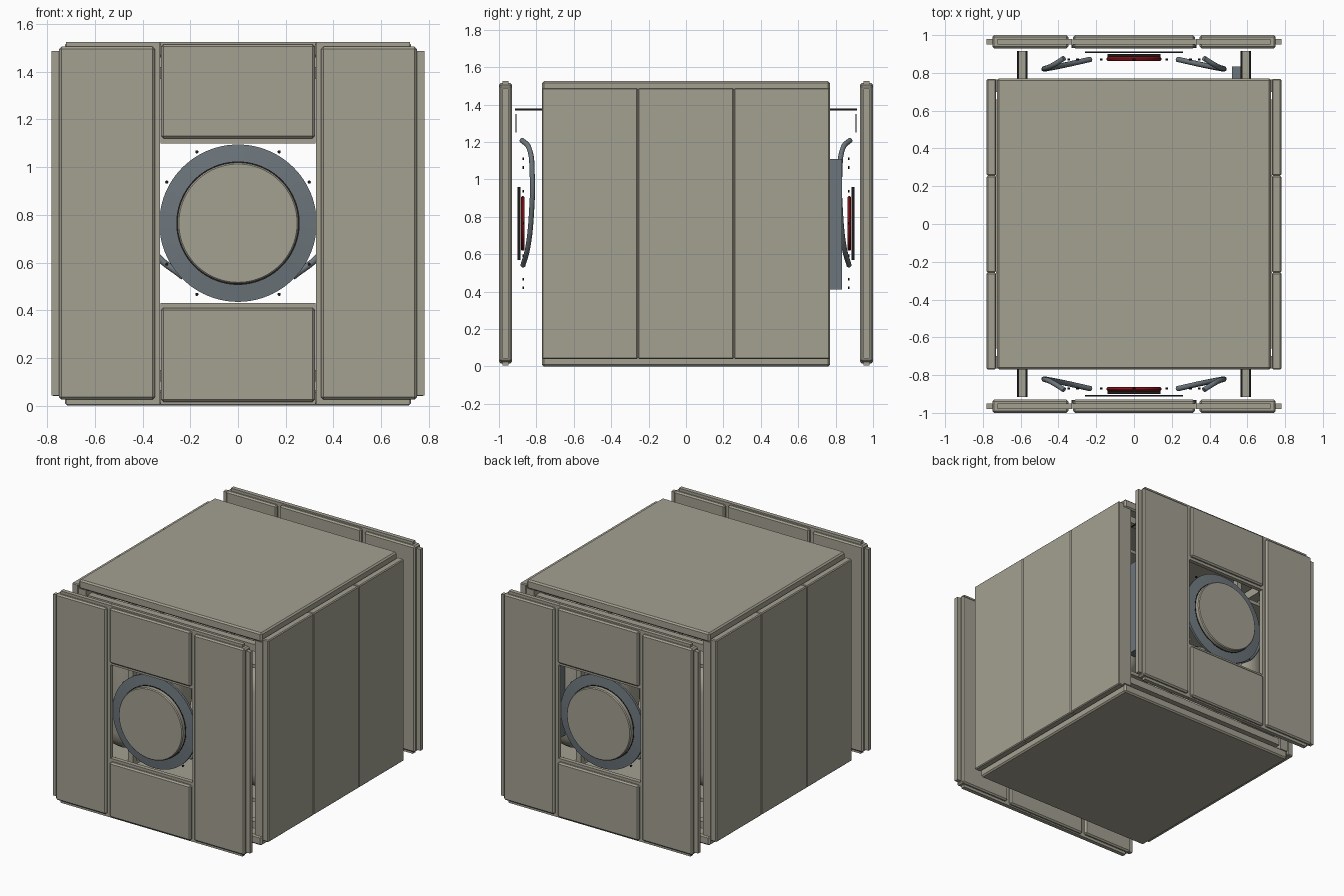
import bpy
import math
from mathutils import Vector

cube = bpy.data.objects.get("Cube")
if cube:
    bpy.data.objects.remove(cube, do_unlink=True)


def material(name, rgb):
    m = bpy.data.materials.new(name)
    m.use_nodes = True
    m.diffuse_color = (*rgb, 1)
    bsdf = m.node_tree.nodes["Principled BSDF"]
    bsdf.inputs["Base Color"].default_value = (*rgb, 1)
    bsdf.inputs["Roughness"].default_value = 0.7
    return m


BEIGE = material("warm_grey", (0.37, 0.355, 0.285))
SLATE = material("slate_blue", (0.15, 0.18, 0.2))
RED = material("red", (0.4, 0.01, 0.015))
BLACK = material("black", (0.01, 0.01, 0.01))
MID = 0.765  # height of the hatch axis


def finish(obj, name, mat, bevel=0, smooth=False):
    obj.name = name
    obj.data.materials.append(mat)
    if bevel:
        mod = obj.modifiers.new("chamfer", "BEVEL")
        mod.width = bevel
        mod.segments = 1
    if smooth:
        bpy.ops.object.shade_smooth_by_angle(angle=math.radians(35))
    return obj


def box(name, x, y, z, mat=BEIGE, bevel=0):
    """Box from (low, high) ranges."""
    ranges = [sorted(r) for r in (x, y, z)]
    bpy.ops.mesh.primitive_cube_add(size=1, location=[sum(r) / 2 for r in ranges])
    obj = bpy.context.object
    for v in obj.data.vertices:
        v.co = Vector([c * (r[1] - r[0]) for c, r in zip(v.co, ranges)])
    return finish(obj, name, mat, bevel)


def rod(name, radius, x, z, y0, y1, mat, verts=64, bevel=0):
    """Cylinder along y."""
    bpy.ops.mesh.primitive_cylinder_add(
        vertices=verts, radius=radius, depth=abs(y1 - y0),
        location=(x, (y0 + y1) / 2, z), rotation=(math.pi / 2, 0, 0))
    return finish(bpy.context.object, name, mat, bevel, True)


def lathe(name, profile, location, mat, axis_y=False, steps=64, closed=False):
    """Revolve (radius, height) points around z, or around y."""
    verts, faces = [], []
    n = len(profile)
    for i in range(steps):
        a = 2 * math.pi * i / steps
        for r, h in profile:
            c, s = r * math.cos(a), r * math.sin(a)
            verts.append((c, h, s) if axis_y else (c, s, h))
    for i in range(steps):
        j = (i + 1) % steps
        for k in range(n if closed else n - 1):
            l = (k + 1) % n
            quad = (i * n + k, j * n + k, j * n + l, i * n + l)
            faces.append(quad[::-1] if axis_y else quad)
    mesh = bpy.data.meshes.new(name)
    mesh.from_pydata(verts, [], faces)
    obj = bpy.data.objects.new(name, mesh)
    bpy.context.collection.objects.link(obj)
    obj.location = location
    bpy.ops.object.select_all(action="DESELECT")
    bpy.context.view_layer.objects.active = obj
    obj.select_set(True)
    return finish(obj, name, mat, 0, True)


def tube(name, points, radius, mat):
    curve = bpy.data.curves.new(name, "CURVE")
    curve.dimensions = "3D"
    curve.bevel_depth = radius
    curve.bevel_resolution = 3
    curve.use_fill_caps = True
    curve.resolution_u = 6
    spline = curve.splines.new("BEZIER")
    spline.bezier_points.add(len(points) - 1)
    for bp, p in zip(spline.bezier_points, points):
        bp.co = p
        bp.handle_left_type = bp.handle_right_type = "AUTO"
    obj = bpy.data.objects.new(name, curve)
    bpy.context.collection.objects.link(obj)
    curve.materials.append(mat)


# Outer shell: roof, floor and three panels on each side
box("roof_slab", (-0.725, 0.725), (-0.77, 0.77), (1.46, 1.525), BEIGE, 0.01)
box("floor_slab", (-0.725, 0.725), (-0.77, 0.77), (0, 0.065), BEIGE, 0.01)
for sx, side in ((1, "left"), (-1, "right")):
    for i in range(3):
        y = -0.77 + i * 0.5133
        box(f"{side}_wall_panel_{i + 1}", (sx * 0.73, sx * 0.78),
            (y, y + 0.5123), (0.04, 1.488), BEIGE, 0.006)

# Inner frame: posts, long beams and floor rails, leaving the tunnel clear
for sx, side in ((1, "left"), (-1, "right")):
    for sy, end in ((-1, "front"), (1, "back")):
        box(f"{end}_{side}_post", (sx * 0.67, sx * 0.73),
            (sy * 0.7, sy * 0.765), (0.065, 1.46))
        box(f"{end}_{side}_inner_post", (sx * 0.37, sx * 0.41),
            (sy * 0.62, sy * 0.66), (0.065, 1.46))
    for z in (0.1, 1.38):
        box(f"{side}_long_beam", (sx * 0.64, sx * 0.72), (-0.7, 0.7), (z, z + 0.06))
    for z in (0.24, 1.2):
        box(f"{side}_equipment_shelf", (sx * 0.37, sx * 0.73), (-0.66, 0.66), (z, z + 0.025))
for sy, end in ((-1, "front"), (1, "back")):
    for z in (0.1, 1.37):
        box(f"{end}_cross_beam", (-0.67, 0.67), (sy * 0.7, sy * 0.75), (z, z + 0.05))

# Storage tanks standing on the lower shelves
R = 0.15
tank = [(0.001, 0.27)]
tank += [(R * math.sin(a), 0.42 - R * math.cos(a)) for a in (0.4, 0.8, 1.2, 1.57)]
tank += [(r, 1.42 - h) for r, h in reversed(tank)]
for x in (-0.55, 0.55):
    for y in (-0.48, 0, 0.48):
        lathe("storage_tank", tank, (x, y, 0), BEIGE, steps=32)

# Equipment box standing out at the back
box("back_equipment_box", (0.52, 0.58), (0.5, 0.835), (0.41, 1.11), SLATE)

# Both ends carry the same doors, hatch and fittings
for s, end in ((-1, "front"), (1, "back")):
    outer, inner = (s * 1.0, s * 0.93), (s * 0.98, s * 0.95)

    # Door panels with a thinner core that shows round the edges
    for sx, side in ((1, "left"), (-1, "right")):
        box(f"{end}_{side}_door", (sx * 0.348, sx * 0.75), outer, (0.025, 1.505), BEIGE, 0.01)
        box(f"{end}_{side}_door_core", (sx * 0.327, sx * 0.782), inner, (0.042, 1.487))
        box(f"{end}_{side}_door_lip", (sx * 0.327, sx * 0.722), inner, (0.005, 1.525))
    box(f"{end}_upper_panel", (-0.322, 0.322), outer, (1.12, 1.515), BEIGE, 0.01)
    box(f"{end}_upper_panel_core", (-0.326, 0.326), inner, (1.1, 1.525))
    box(f"{end}_lower_panel", (-0.322, 0.322), outer, (0.015, 0.41), BEIGE, 0.01)
    box(f"{end}_lower_panel_core", (-0.326, 0.326), inner, (0.005, 0.43))

    # Round hatch with collar ring and dark seal
    ring = [(0.258, s * 0.933), (0.33, s * 0.933), (0.33, s * 0.95), (0.258, s * 0.958)]
    if s > 0:
        ring.reverse()
    lathe(f"{end}_hatch_ring", ring[::-1], (0, 0, MID), SLATE, True, 96, True)
    rod(f"{end}_hatch_seal", 0.259, 0, MID, s * 0.932, s * 0.96, BLACK, 96)
    rod(f"{end}_hatch_disc", 0.254, 0, MID, s * 0.93, s * 0.993, BEIGE, 96, 0.006)

    # Bolts round the hatch
    for i in range(12):
        a = math.radians(30 * i)
        rod(f"{end}_hatch_bolt", 0.007, 0.345 * math.cos(a),
            MID + 0.345 * math.sin(a), s * 0.865, s * 0.875, BLACK, 8)

    # Latch plate and red hand wheel behind the hatch
    box(f"{end}_latch_plate", (-0.14, 0.14), (s * 0.885, s * 0.9), (0.57, 0.96), BLACK)
    bpy.ops.mesh.primitive_torus_add(
        major_radius=0.135, minor_radius=0.011, major_segments=48, minor_segments=10,
        location=(0, s * 0.873, MID), rotation=(math.pi / 2, 0, 0))
    finish(bpy.context.object, f"{end}_hand_wheel", RED, 0, True)
    box(f"{end}_hand_wheel_spoke", (-0.13, 0.13), (s * 0.868, s * 0.88), (MID - 0.01, MID + 0.01), RED)

    # Slide rails, signal bar and bent grab handles
    box(f"{end}_signal_bar", (-0.26, 0.26), (s * 0.905, s * 0.912), (1.25, 1.35), BLACK)
    for sx, side in ((1, "left"), (-1, "right")):
        box(f"{end}_{side}_slide_plate", (sx * 0.57, sx * 0.61), (s * 0.7, s * 0.915), (1.37, 1.375), BEIGE)
        for x in (0.565, 0.61):
            box(f"{end}_{side}_slide_rail", (sx * x, sx * (x + 0.01)),
                (s * 0.7, s * 0.915), (1.367, 1.378), BLACK)
        path = [(0.23, 0.872, 0.54), (0.35, 0.845, 0.64), (0.45, 0.825, 0.84),
                (0.475, 0.822, 1.02), (0.43, 0.84, 1.17), (0.37, 0.878, 1.21)]
        tube(f"{end}_{side}_grab_handle", [(sx * x, s * y, z) for x, y, z in path], 0.014, SLATE)
